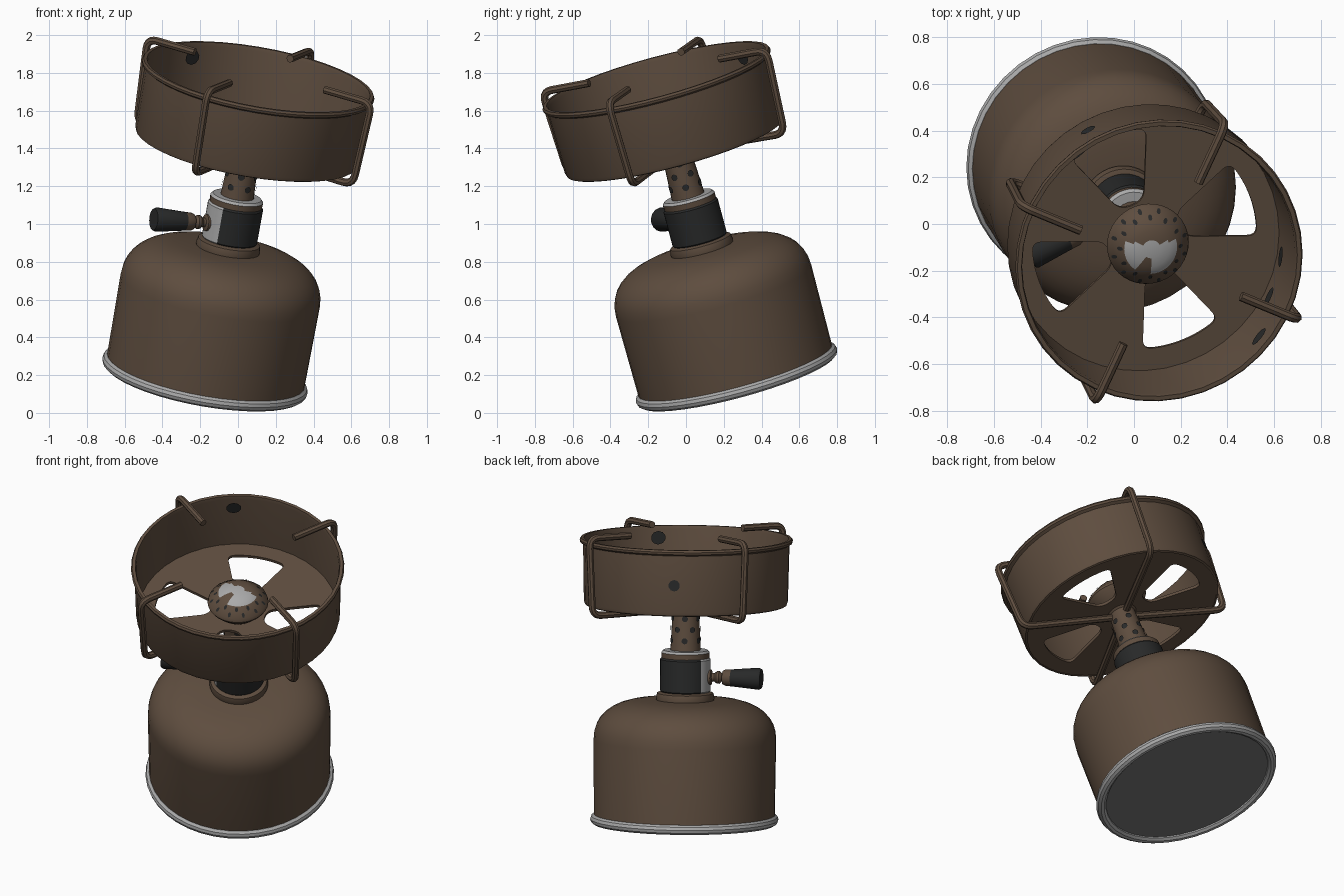
import bpy, bmesh, math
from mathutils import Vector, Matrix

if "Cube" in bpy.data.objects:
    bpy.data.objects.remove(bpy.data.objects["Cube"])

# Tilted frame: the whole stove leans along one axis
axis = Vector((0.171, -0.257, 0.951)).normalized()
side = (Vector((1, 0, 0)) - axis * axis.x).normalized()
back = axis.cross(side)
FRAME = Matrix.Translation((-0.18, 0.275, 0.17)) @ Matrix((side, back, axis)).transposed().to_4x4()


def material(name, rgb):
    m = bpy.data.materials.new(name)
    m.diffuse_color = (*rgb, 1)
    m.use_nodes = True
    m.node_tree.nodes["Principled BSDF"].inputs["Base Color"].default_value = m.diffuse_color
    return m


BROWN = material("brown_paint", (0.112, 0.074, 0.049))
BLACK = material("black_rubber", (0.021, 0.022, 0.022))
GREY = material("bare_metal", (0.40, 0.40, 0.40))
BASE = material("base_metal", (0.16, 0.16, 0.16))


def finish(name, bm, mats, local=Matrix()):
    mesh = bpy.data.meshes.new(name)
    bm.to_mesh(mesh)
    bm.free()
    for m in mats:
        mesh.materials.append(m)
    ob = bpy.data.objects.new(name, mesh)
    ob.matrix_world = FRAME @ local
    bpy.context.collection.objects.link(ob)
    return ob


def lathe(name, profile, mats, rule=None, seg=40, local=Matrix(), closed=False):
    """Spin (radius, height) points; a zero radius becomes a pole."""
    bm = bmesh.new()
    rings = []
    for r, h in profile:
        if r == 0:
            rings.append([bm.verts.new((0, 0, h))] * seg)
        else:
            rings.append([bm.verts.new((r * math.cos(2 * math.pi * i / seg),
                                        r * math.sin(2 * math.pi * i / seg), h)) for i in range(seg)])
    pairs = list(zip(rings, rings[1:]))
    if closed:
        pairs.append((rings[-1], rings[0]))
    for a, b in pairs:
        for i in range(seg):
            j = (i + 1) % seg
            f = bm.faces.new(list(dict.fromkeys((a[i], a[j], b[j], b[i]))))
            if rule:
                f.material_index = rule(f.calc_center_median())
    bmesh.ops.recalc_face_normals(bm, faces=bm.faces)
    return finish(name, bm, mats, local)


def fillet(pts, radius, cyclic=False, steps=5):
    """Round the corners of a path."""
    out, n = [], len(pts)
    for i, p in enumerate(pts):
        if not cyclic and i in (0, n - 1):
            out.append(p)
            continue
        a, b = pts[i - 1] - p, pts[(i + 1) % n] - p
        d = min(radius, a.length * 0.48, b.length * 0.48)
        p0, p1 = p + a.normalized() * d, p + b.normalized() * d
        for k in range(steps + 1):
            t = k / steps
            out.append(p0 * (1 - t) ** 2 + p * 2 * t * (1 - t) + p1 * t * t)
    return out


def curve(name, loops, dims, cyclic, mat, **props):
    cu = bpy.data.curves.new(name, 'CURVE')
    cu.dimensions = dims
    for key, val in props.items():
        setattr(cu, key, val)
    for pts in loops:
        sp = cu.splines.new('POLY')
        sp.points.add(len(pts) - 1)
        for q, p in zip(sp.points, pts):
            q.co = (*p, 1)
        sp.use_cyclic_u = cyclic
    cu.materials.append(mat)
    ob = bpy.data.objects.new(name, cu)
    bpy.context.collection.objects.link(ob)
    return ob


def polar(r, deg, h=0.0):
    a = math.radians(deg)
    return Vector((r * math.cos(a), r * math.sin(a), h))


def dots(name, places, rx, ry, mat):
    """Thin oval plates at (position, normal) places."""
    bm = bmesh.new()
    for pos, nor in places:
        nor = nor.normalized()
        rot = nor.to_track_quat('Z', 'Y').to_matrix().to_4x4()
        bmesh.ops.create_circle(bm, cap_ends=True, segments=10, radius=1,
                                matrix=Matrix.Translation(pos + nor * 0.003) @ rot @ Matrix.Diagonal((rx, ry, 1, 1)))
    return finish(name, bm, [mat])


# Fuel can with rounded shoulder
shoulder = [(0.17 + 0.365 * math.cos(a) ** 0.75, 0.50 + 0.235 * math.sin(a) ** 0.9)
            for a in (math.radians(x) for x in range(0, 90, 10))]
lathe("fuel_can", [(0.53, 0.04)] + shoulder + [(0.17, 0.735), (0, 0.74)], [BROWN])
bead = [(0.522 + 0.03 * math.cos(math.radians(a)), 0.03 + 0.03 * math.sin(math.radians(a)))
        for a in range(0, 360, 36)]
lathe("can_bottom_rim", bead, [GREY], closed=True)
lathe("can_bottom", [(0, 0.02), (0.51, 0.02)], [BASE])

# Valve: brown flange, black body with a bare side facing the knob, bare top collar
KNOB = 202


def bare_side(c):
    return 1 if c.xy.normalized().dot(polar(1, KNOB).xy) > 0.72 else 0


lathe("valve_flange", [(0, 0.72), (0.165, 0.72), (0.172, 0.745), (0.165, 0.775), (0.14, 0.785), (0, 0.785)], [BROWN])
lathe("valve_body", [(0.14, 0.78), (0.148, 0.79), (0.148, 0.975), (0.14, 0.985)], [BLACK, GREY], bare_side)
lathe("valve_collar", [(0.14, 0.975), (0.142, 1.015), (0.13, 1.028), (0.08, 1.03), (0, 1.03)],
      [BROWN, GREY], lambda c: 1 if c.z > 1.02 else 0)

# Control knob on its stem
d = polar(1, KNOB)
turn = Matrix.Translation((0, 0, 0.872)) @ d.to_track_quat('Z', 'Y').to_matrix().to_4x4()
lathe("knob_stem", [(0, 0.13), (0.045, 0.13), (0.045, 0.155), (0.025, 0.16), (0.025, 0.175), (0.037, 0.19),
                    (0.037, 0.205), (0.022, 0.22), (0.022, 0.24)], [BROWN], seg=16, local=turn)
lathe("knob_grip", [(0, 0.225), (0.04, 0.225), (0.048, 0.24), (0.05, 0.275), (0.065, 0.44), (0.058, 0.455), (0, 0.455)],
      [BROWN, BLACK], lambda c: 1 if c.z > 0.27 else 0, seg=16, local=turn)

# Burner tube with air holes
lathe("burner_tube", [(0.09, 1.02), (0.087, 1.06), (0.075, 1.32)], [BROWN], seg=24)
dots("tube_air_holes", [(polar(0.0925 - 0.046 * (h - 1.0), k * 60 + row * 30, h), polar(1, k * 60 + row * 30))
                        for row, h in enumerate((1.09, 1.155, 1.22)) for k in range(6)], 0.018, 0.018, BLACK)

# Burner head with worn cap and flame holes
lathe("burner_head", [(0.075, 1.29), (0.13, 1.34), (0.17, 1.385), (0.178, 1.40), (0.172, 1.42), (0.115, 1.47),
                      (0.08, 1.485), (0.04, 1.492), (0, 1.494)], [BROWN, GREY],
      lambda c: 1 if c.z > 1.472 and (c.y < 0.03) and not (c.y < -0.05 and -0.06 < c.x < 0) else 0)
dots("flame_holes", [(polar(0.13 + 0.026 * (k % 2), k * 15, 1.457 - 0.023 * (k % 2)), polar(0.66, k * 15, 0.75))
                     for k in range(24)], 0.009, 0.015, BLACK)

# Wind shield ring with rolled rim
lathe("wind_shield", [(0.58, 1.295), (0.592, 1.30), (0.598, 1.32), (0.605, 1.655), (0.622, 1.665), (0.625, 1.678),
                      (0.618, 1.69), (0.60, 1.69), (0.594, 1.67), (0.585, 1.32)], [BROWN], closed=True)

# Shield floor with four rounded openings
WIRE = -25
loops = [[polar(0.59, k * 9) for k in range(40)]]
for k in range(4):
    mid = WIRE + 45 + 90 * k
    outer = [polar(0.49, mid - 21 + 42 * i / 6) for i in (0, 1.5, 3, 4.5, 6)]
    loops.append(fillet([polar(0.17, mid + 19), polar(0.17, mid - 19)] + outer, 0.05, True))
floor = curve("shield_floor", loops, '2D', True, BROWN, fill_mode='BOTH', extrude=0.009)
floor.matrix_world = FRAME @ Matrix.Translation((0, 0, 1.31))

# Four bent wire pot supports crossing under the floor
for k in range(4):
    a = WIRE + 90 * k
    path = fillet([polar(0.0, a, 1.275), polar(0.64, a, 1.265), polar(0.665, a, 1.725), polar(0.385, a, 1.725)], 0.06)
    wire = curve("pot_support", [path], '3D', False, BROWN, bevel_depth=0.021, bevel_resolution=2, use_fill_caps=True)
    wire.matrix_world = FRAME

# Worn dark patches on the shield wall
dots("inner_wear", [(polar(0.584, a, h), polar(-1, a)) for a, h in ((126, 1.61), (-40, 1.62), (-8, 1.41), (-26, 1.42))],
     0.045, 0.04, BLACK)
dots("outer_wear", [(polar(0.602, 117, 1.48), polar(1, 117))], 0.034, 0.034, BLACK)

# Turn curves into meshes and smooth while keeping edges
bpy.context.view_layer.update()
bpy.ops.object.select_all(action='SELECT')
bpy.context.view_layer.objects.active = bpy.data.objects["fuel_can"]
bpy.ops.object.convert(target='MESH')
bpy.ops.object.shade_smooth_by_angle(angle=math.radians(35))
